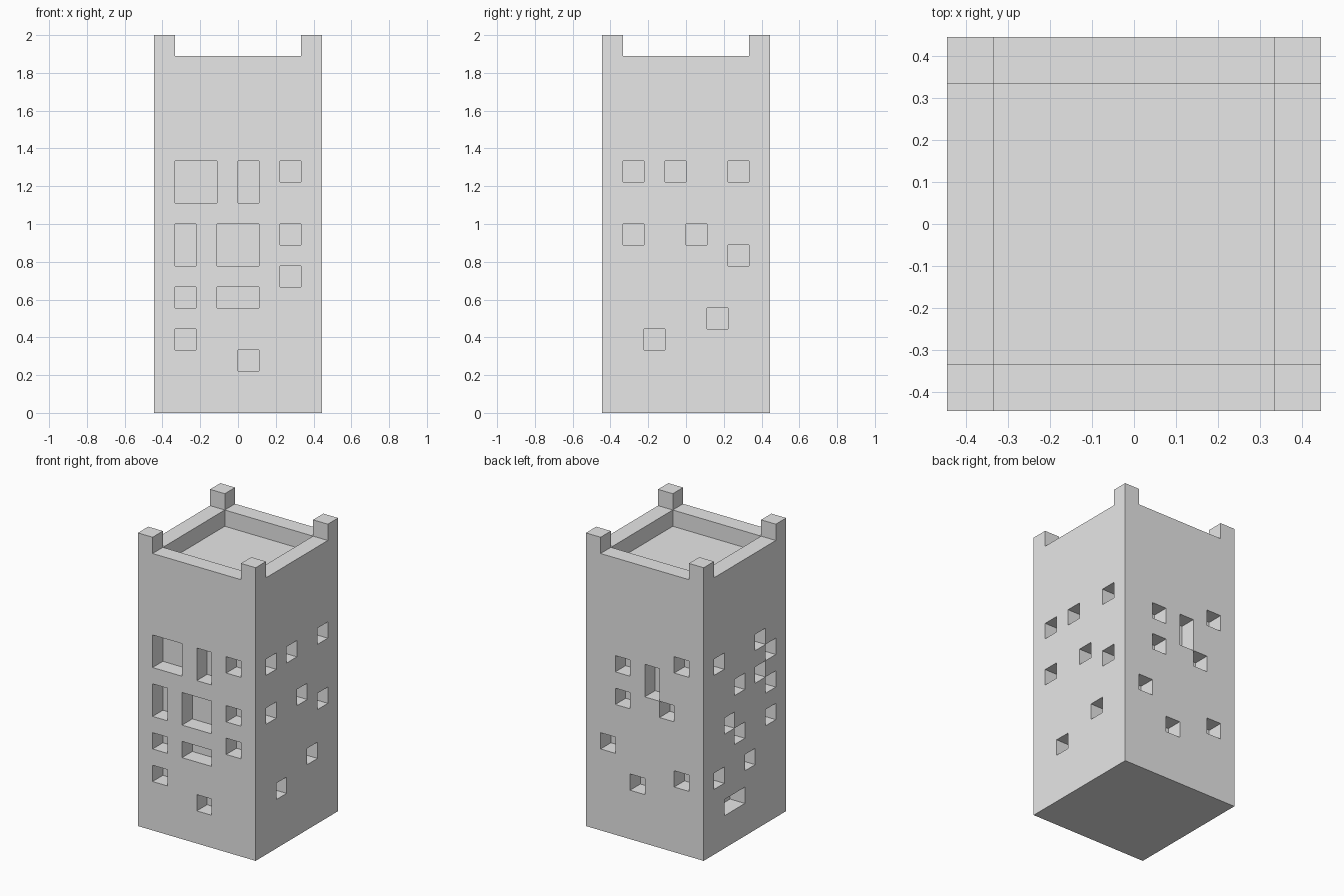
import bpy
import bmesh
from mathutils import Vector

cube = bpy.data.objects.get("Cube")
if cube:
    bpy.data.objects.remove(cube, do_unlink=True)

UNIT = 1 / 9           # block size
W, H = 8, 18           # tower width and height in blocks

stone = bpy.data.materials.new("light_grey_stone")
stone.use_nodes = True
stone.diffuse_color = (0.8, 0.8, 0.8, 1)
stone.node_tree.nodes["Principled BSDF"].inputs["Base Color"].default_value = (0.8, 0.8, 0.8, 1)


def block(x, y, z, dx, dy, dz):
    """All unit cells inside a box."""
    return {(i, j, k) for i in range(x, x + dx)
            for j in range(y, y + dy) for k in range(z, z + dz)}


# Windows on each side: start along the wall, sill height, width, height
front = [(1, 10, 2, 2), (4, 10, 1, 2), (6, 11, 1, 1), (1, 7, 1, 2),
         (3, 7, 2, 2), (6, 8, 1, 1), (6, 6, 1, 1), (1, 5, 1, 1),
         (3, 5, 2, 1), (1, 3, 1, 1), (4, 2, 1, 1)]
back = [(5, 10, 1, 1), (3, 9, 1, 2), (1, 11, 1, 1), (5, 8, 1, 1),
        (2, 8, 1, 1), (6, 5, 1, 1), (4, 3, 1, 1), (1, 4, 1, 1)]
plus_x = [(1, 11, 1, 1), (3, 11, 1, 1), (6, 11, 1, 1), (1, 8, 1, 1),
          (4, 8, 1, 1), (6, 7, 1, 1), (5, 4, 1, 1), (2, 3, 1, 1)]
minus_x = [(6, 11, 1, 1), (2, 11, 1, 1), (1, 10, 1, 1), (4, 9, 1, 1),
           (2, 9, 1, 1), (1, 8, 1, 1), (5, 7, 1, 1), (4, 6, 1, 1),
           (1, 6, 1, 1), (3, 4, 1, 1), (6, 4, 1, 1), (4, 2, 2, 1)]

# Tower body with one-block-deep window recesses
body = block(0, 0, 0, W, W, H - 2)
for wall, row in ((front, 0), (back, W - 1)):
    for a, z, w, h in wall:
        body -= block(a, row, z, w, 1, h)
for wall, col in ((minus_x, 0), (plus_x, W - 1)):
    for a, z, w, h in wall:
        body -= block(col, a, z, 1, w, h)

# Roof rim and corner posts
rim = block(0, 0, H - 2, W, W, 1) - block(1, 1, H - 2, W - 2, W - 2, 1)
posts = {(x, y, H - 1) for x in (0, W - 1) for y in (0, W - 1)}
solid = body | rim | posts


def build(name, cells):
    """Skin the exposed sides of the cells."""
    bm = bmesh.new()
    offset = Vector((W / 2, W / 2, 0))
    for cell in sorted(cells):
        for axis in range(3):
            for side in (0, 1):
                near = list(cell)
                near[axis] += 2 * side - 1
                if tuple(near) in solid:
                    continue
                corners = []
                for u, v in ((0, 0), (1, 0), (1, 1), (0, 1)):
                    p = Vector(cell)
                    p[axis] += side
                    p[(axis + 1) % 3] += u
                    p[(axis + 2) % 3] += v
                    corners.append(bm.verts.new((p - offset) * UNIT))
                bm.faces.new(corners if side else corners[::-1])
    bmesh.ops.remove_doubles(bm, verts=bm.verts, dist=UNIT / 100)
    mesh = bpy.data.meshes.new(name)
    bm.to_mesh(mesh)
    bm.free()
    mesh.materials.append(stone)
    bpy.context.collection.objects.link(bpy.data.objects.new(name, mesh))


build("tower_body", body)
build("roof_rim", rim)
build("corner_posts", posts)
